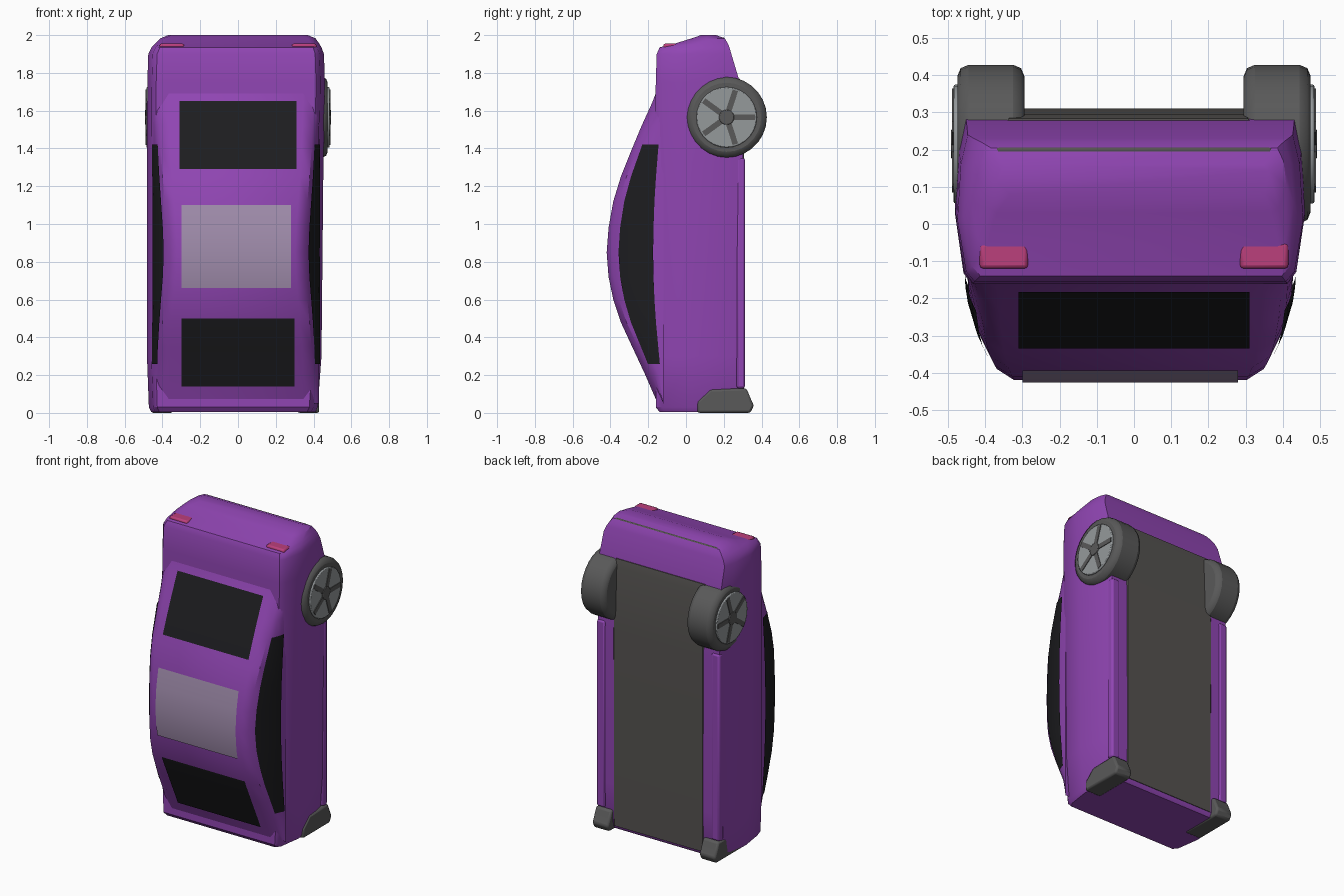
import bpy, bmesh, math
from mathutils import Matrix

if "Cube" in bpy.data.objects:
    bpy.data.objects.remove(bpy.data.objects["Cube"])


def material(name, rgb):
    m = bpy.data.materials.new(name)
    m.diffuse_color = (*rgb, 1)
    m.use_nodes = True
    m.node_tree.nodes["Principled BSDF"].inputs["Base Color"].default_value = m.diffuse_color
    return m


PURPLE = material("purple paint", (0.28, 0.06, 0.45))
ROOF = material("pale roof", (0.36, 0.27, 0.42))
BLACK = material("dark glass", (0.012, 0.012, 0.014))
DARK = material("underside grey", (0.09, 0.085, 0.08))
TYRE = material("tyre grey", (0.1, 0.1, 0.1))
RIM = material("rim grey", (0.3, 0.32, 0.33))
LAMP = material("red lamp", (0.5, 0.05, 0.2))


def finish(name, bm, mat, angle=35, bevel=0):
    bmesh.ops.recalc_face_normals(bm, faces=bm.faces)
    me = bpy.data.meshes.new(name)
    bm.to_mesh(me)
    bm.free()
    ob = bpy.data.objects.new(name, me)
    bpy.context.collection.objects.link(ob)
    me.materials.append(mat)
    bpy.ops.object.select_all(action='DESELECT')
    bpy.context.view_layer.objects.active = ob
    ob.select_set(True)
    bpy.ops.object.shade_smooth_by_angle(angle=math.radians(angle))
    if bevel:
        b = ob.modifiers.new("bevel", 'BEVEL')
        b.width, b.segments = bevel, 2
    return ob


def loft(name, rings, mat, closed=True, **kw):
    bm = bmesh.new()
    vs = [[bm.verts.new(p) for p in r] for r in rings]
    n = len(rings[0])
    for a, b in zip(vs, vs[1:]):
        for i in range(n if closed else n - 1):
            j = (i + 1) % n
            bm.faces.new((a[i], a[j], b[j], b[i]))
    if closed:
        bm.faces.new(vs[0])
        bm.faces.new(vs[-1])
    return finish(name, bm, mat, **kw)


def box(name, centre, size, mat, bevel=0.01):
    bm = bmesh.new()
    bmesh.ops.create_cube(bm, size=1, matrix=Matrix.Translation(centre) @ Matrix.Diagonal((*size, 1)))
    return finish(name, bm, mat, bevel=bevel)


def interp(table, t):
    for (a, u), (b, v) in zip(table, table[1:]):
        if t <= b:
            return u + (v - u) * max(0, (t - a) / (b - a))
    return table[-1][1]


def span(a, b, n):
    return [a + (b - a) * i / n for i in range(n + 1)]


# Lower body: sections along its length (z, deck y, belly y, half width, centre x)
stations = [(0.005, -0.14, 0.285, 0.435, -0.025), (0.03, -0.16, 0.302, 0.447, -0.025),
            (0.3, -0.16, 0.305, 0.462, -0.02), (1.3, -0.165, 0.305, 0.467, -0.015),
            (1.75, -0.16, 0.285, 0.47, -0.01), (1.9, -0.155, 0.24, 0.465, -0.01),
            (1.935, -0.14, 0.23, 0.45, -0.008), (1.955, -0.06, 0.222, 0.435, -0.005),
            (1.983, 0.03, 0.205, 0.41, 0), (2.0, 0.08, 0.16, 0.37, 0)]
section = [(0.9, 0), (0.95, 0.07), (1, 0.42), (0.98, 0.8), (0.94, 1)]
rings = []
for z, y0, y1, w, cx in stations:
    half = [(k * w, y0 + t * (y1 - y0)) for k, t in section]
    rings.append([(cx + x, y, z) for x, y in half] + [(cx - x, y, z) for x, y in reversed(half)])
loft("body", rings, PURPLE)

# Cabin: roofline y along z and width by height
roofline = [(0.05, -0.15), (0.2, -0.215), (0.35, -0.285), (0.48, -0.345), (0.6, -0.385), (0.72, -0.41),
            (0.85, -0.42), (0.98, -0.41), (1.12, -0.385), (1.25, -0.345), (1.4, -0.285),
            (1.52, -0.235), (1.64, -0.18), (1.72, -0.15)]
width = [(-0.42, 0.34), (-0.38, 0.365), (-0.34, 0.385), (-0.25, 0.4), (-0.12, 0.41)]
CX = -0.01


def side_x(z, s):
    top = interp(width, interp(roofline, z) + 0.03)
    return top + (0.44 - top) * (1 - s * s)


def side_y(z, s):
    return -0.12 + s * (interp(roofline, z) + 0.15)


rings = []
for z, yr in roofline:
    half = [(side_x(z, s), side_y(z, s)) for s in (0, 0.35, 0.7, 1)] + [(side_x(z, 1) * 0.87, yr)]
    rings.append([(CX + x, y, z) for x, y in half] + [(CX - x, y, z) for x, y in reversed(half)])
loft("cabin", rings, PURPLE)


# Panels that follow the roofline
def roof_panel(name, z0, z1, x0, x1, mat, lift=0.006):
    zs = sorted({z0, z1} | {z for z, _ in roofline if z0 < z < z1})
    return loft(name, [[(x, interp(roofline, z) - lift, z) for x in (x0, x1)] for z in zs],
                mat, closed=False)


roof_panel("windscreen", 1.29, 1.65, -0.31, 0.31, BLACK)
roof_panel("rear_window", 0.14, 0.5, -0.3, 0.3, BLACK)
roof_panel("roof_panel", 0.66, 1.1, -0.3, 0.28, ROOF)

for side, tag in ((-1, "left"), (1, "right")):
    # Side glass on the cabin flank
    zs = [0.26] + [z for z, _ in roofline if 0.26 < z < 1.38] + [1.42]
    loft(tag + "_side_window",
         [[(CX + side * (side_x(z, s) + 0.006), side_y(z, s), z) for s in (0.2, 0.35, 0.7, 0.88)]
          for z in zs], BLACK, closed=False)

    # Front wheel with rim and spokes
    def disc(name, x, r, depth, mat, bevel):
        bm = bmesh.new()
        bmesh.ops.create_cone(bm, cap_ends=True, segments=28, radius1=r, radius2=r, depth=depth,
                              matrix=Matrix.Translation((side * x, 0.215, 1.565))
                              @ Matrix.Rotation(math.pi / 2, 4, 'Y'))
        return finish(name, bm, mat, bevel=bevel)
    disc(tag + "_front_tyre", 0.385, 0.213, 0.18, TYRE, 0.03)
    disc(tag + "_front_rim", 0.475, 0.16, 0.02, RIM, 0.005)
    disc(tag + "_front_hub", 0.482, 0.04, 0.02, TYRE, 0.004)
    bm = bmesh.new()
    for i in range(5):
        a = i * math.tau / 5
        bmesh.ops.create_cube(bm, size=1, matrix=Matrix.Translation((side * 0.484, 0.215, 1.565))
                              @ Matrix.Rotation(a, 4, 'X') @ Matrix.Translation((0, 0.09, 0))
                              @ Matrix.Diagonal((0.01, 0.12, 0.03, 1)))
    finish(tag + "_front_spokes", bm, TYRE)

    # Cut-off rear wheel stub
    stub = [(0.06, 0.0), (0.06, 0.06), (0.13, 0.125), (0.32, 0.13), (0.345, 0.07), (0.36, 0.04), (0.34, 0.0)]
    loft(tag + "_rear_wheel_stub", [[(-0.015 + side * x, y, z) for y, z in stub] for x in (0.33, 0.445)],
         TYRE, bevel=0.012)

    # Sill and nose lamp
    box(tag + "_sill", (-0.015 + side * 0.415, 0.29, 0.74), (0.06, 0.045, 1.22), PURPLE, 0.012)
    box(tag + "_lamp", (side * 0.35, -0.085, 1.935), (0.13, 0.07, 0.04), LAMP)

# Underside pan following the belly
pan = [(0.03, 0.306), (1.3, 0.31), (1.72, 0.294), (1.77, 0.284)]
loft("underside_pan", [[(-0.015 + x, y, z) for x, y in ((-0.35, yb - 0.03), (-0.32, yb), (0.32, yb), (0.35, yb - 0.03))]
                       for z, yb in pan], DARK)

# Bumper slot
box("bumper_slot", (0, 0.195, 1.975), (0.74, 0.022, 0.024), DARK, 0.006)
